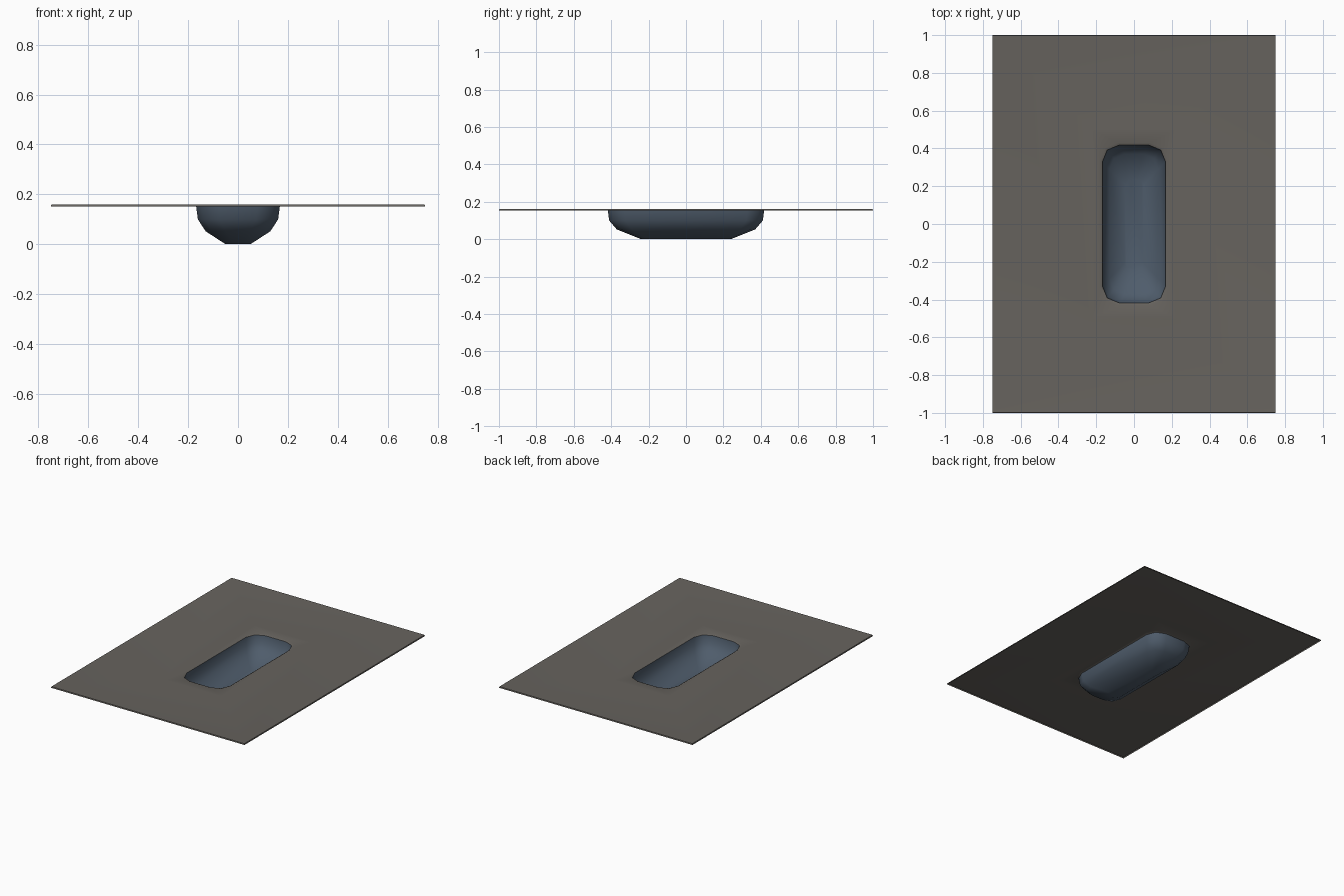
import bpy, bmesh, math

if "Cube" in bpy.data.objects:
    bpy.data.objects.remove(bpy.data.objects["Cube"])


def material(name, rgb):
    m = bpy.data.materials.new(name)
    m.diffuse_color = (*rgb, 1)
    m.use_nodes = True
    m.node_tree.nodes["Principled BSDF"].inputs["Base Color"].default_value = m.diffuse_color
    return m


stone = material("warm grey", (0.135, 0.125, 0.112))
basin_blue = material("slate blue", (0.078, 0.108, 0.148))


def rounded(hx, hy, r, z):
    # twelve-sided rounded rectangle, three points per corner
    pts = []
    for q in range(4):
        sx = 1 if q in (0, 3) else -1
        sy = 1 if q in (0, 1) else -1
        for k in range(3):
            a = math.radians(90 * q + 45 * k)
            pts.append((sx * (hx - r) + r * math.cos(a), sy * (hy - r) + r * math.sin(a), z))
    return pts


def rectangle(hx, hy, z):
    # rectangle whose corners match the twelve points: corner in the middle of each trio
    return [(hx, hy, z), (-hx, hy, z), (-hx, -hy, z), (hx, -hy, z)]


def ring(bm, pts):
    return [bm.verts.new(p) for p in pts]


def bridge(bm, a, b):
    n = len(a)
    for i in range(n):
        j = (i + 1) % n
        bm.faces.new((a[i], a[j], b[j], b[i]))


def finish(bm, name, mat, angle):
    me = bpy.data.meshes.new(name)
    bm.to_mesh(me)
    bm.free()
    me.materials.append(mat)
    ob = bpy.data.objects.new(name, me)
    bpy.context.collection.objects.link(ob)
    bpy.context.view_layer.objects.active = ob
    ob.select_set(True)
    bpy.ops.object.shade_smooth_by_angle(angle=math.radians(angle))
    ob.select_set(False)


# Deck sheet with a dropped outer lip and a hole for the basin
bm = bmesh.new()
skirt = ring(bm, rectangle(0.75, 1.0, 0.152))
edge = ring(bm, rectangle(0.748, 0.998, 0.16))
inner = ring(bm, rectangle(0.73, 0.98, 0.158))
around = ring(bm, rectangle(0.22, 0.50, 0.158))
rim = ring(bm, rounded(0.18, 0.43, 0.095, 0.16))
lip = ring(bm, rounded(0.168, 0.418, 0.09, 0.154))
bridge(bm, skirt, edge)
bridge(bm, edge, inner)
bridge(bm, inner, around)
for q in range(4):
    c, n = around[q], around[(q + 1) % 4]
    t = rim[3 * q:3 * q + 3]
    bm.faces.new((c, t[1], t[0]))
    bm.faces.new((c, t[2], t[1]))
    bm.faces.new((c, n, rim[(3 * q + 3) % 12], t[2]))
bridge(bm, rim, lip)
finish(bm, "deck_sheet", stone, 30)

# Hollow basin hanging below the deck
bm = bmesh.new()
levels = [(0.168, 0.418, 0.09, 0.154), (0.161, 0.411, 0.088, 0.10),
          (0.13, 0.37, 0.08, 0.052), (0.05, 0.24, 0.035, 0.0)]
rings = [ring(bm, rounded(*l)) for l in levels]
for a, b in zip(rings, rings[1:]):
    bridge(bm, a, b)
bm.faces.new(rings[-1])
finish(bm, "basin", basin_blue, 60)
